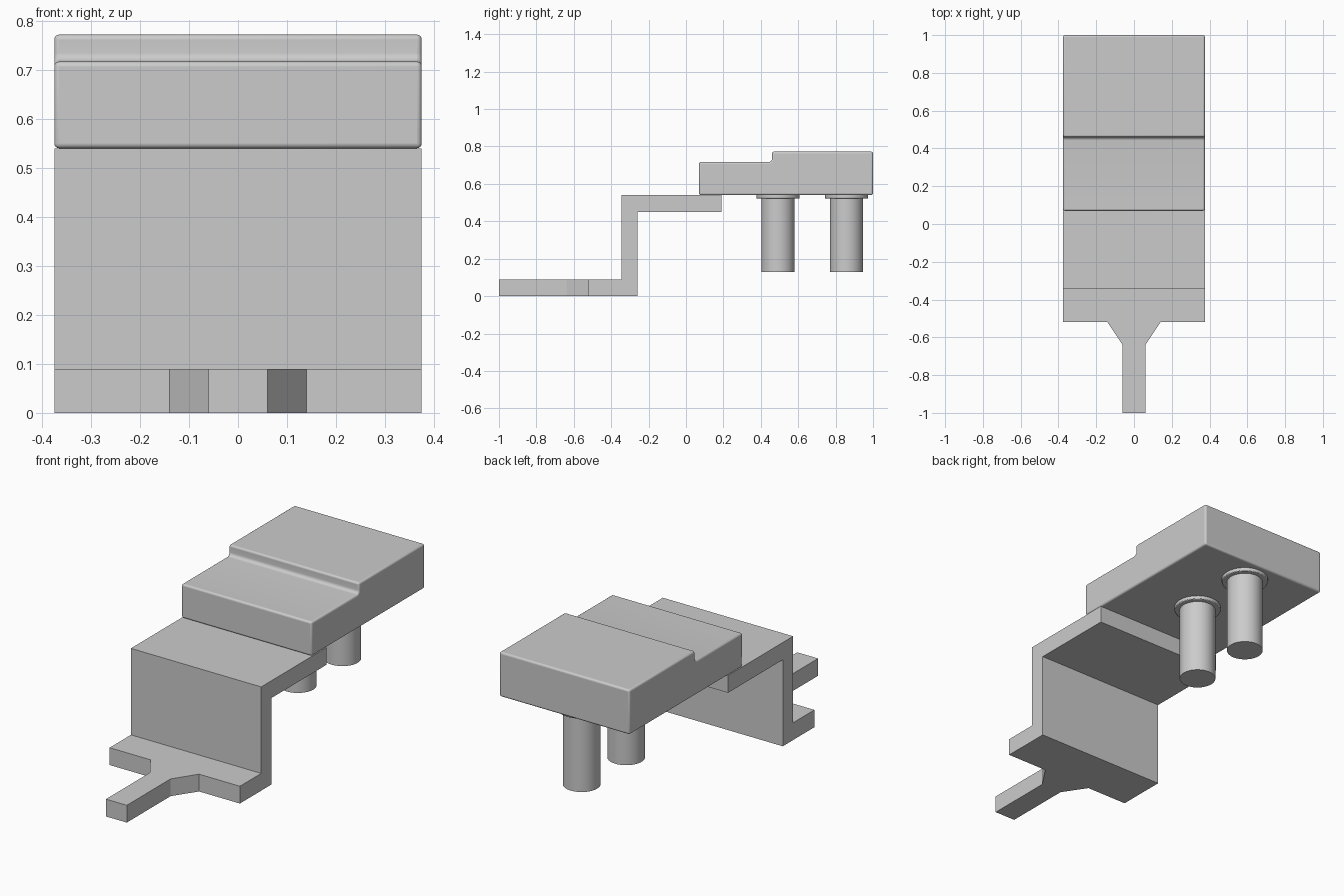
import bpy, bmesh, math

cube = bpy.data.objects.get("Cube")
if cube:
    bpy.data.objects.remove(cube, do_unlink=True)

GREY = (0.6, 0.6, 0.6, 1)
mat = bpy.data.materials.new("plain grey")
mat.use_nodes = True
mat.diffuse_color = GREY
mat.node_tree.nodes["Principled BSDF"].inputs["Base Color"].default_value = GREY

HALF = 0.375  # half width of the body


def extrude(name, outline, place, offset):
    """Solid made by placing a 2D outline in space and pushing it along offset."""
    mesh = bpy.data.meshes.new(name)
    bm = bmesh.new()
    face = bm.faces.new([bm.verts.new(place(a, b)) for a, b in outline])
    result = bmesh.ops.extrude_face_region(bm, geom=[face])
    verts = [g for g in result["geom"] if isinstance(g, bmesh.types.BMVert)]
    bmesh.ops.translate(bm, verts=verts, vec=offset)
    bmesh.ops.recalc_face_normals(bm, faces=bm.faces)
    bm.to_mesh(mesh)
    bm.free()
    obj = bpy.data.objects.new(name, mesh)
    bpy.context.collection.objects.link(obj)
    mesh.materials.append(mat)
    return obj


def side_profile(name, outline):
    return extrude(name, outline, lambda y, z: (-HALF, y, z), (2 * HALF, 0, 0))


def smooth(obj, angle=35):
    bpy.ops.object.select_all(action="DESELECT")
    obj.select_set(True)
    bpy.context.view_layer.objects.active = obj
    bpy.ops.object.shade_smooth_by_angle(angle=math.radians(angle))


def bevel(obj, width, segments):
    mod = obj.modifiers.new("rounded edges", "BEVEL")
    mod.width = width
    mod.segments = segments
    mod.limit_method = "ANGLE"


def cylinder(name, y, radius, bottom, top):
    bpy.ops.mesh.primitive_cylinder_add(
        vertices=48, radius=radius, depth=top - bottom,
        location=(0, y, (top + bottom) / 2))
    obj = bpy.context.object
    obj.name = name
    obj.data.materials.append(mat)
    smooth(obj)
    return obj


# Stepped bracket: foot, upright and shelf
side_profile("bracket", [
    (-0.52, 0), (-0.26, 0), (-0.26, 0.45), (0.19, 0.45),
    (0.19, 0.54), (-0.345, 0.54), (-0.345, 0.09), (-0.52, 0.09)])

# Tapered tongue reaching forward from the foot
right_edge = [(0.14, -0.52), (0.06, -0.64), (0.06, -1)]
left_edge = [(-x, y) for x, y in reversed(right_edge)]
extrude("tongue", right_edge + left_edge, lambda x, y: (x, y, 0), (0, 0, 0.09))

# Block with a stepped top, rounded edges and a small fillet at the step
fillet = 0.018
arc = [(0.46 - fillet + fillet * math.sin(t), 0.717 + fillet - fillet * math.cos(t))
       for t in (math.radians(90 - 15 * i) for i in range(7))]
block = side_profile("block", [
    (0.07, 0.54), (1, 0.54), (1, 0.772), (0.46, 0.772)] + arc + [(0.07, 0.717)])
bevel(block, 0.01, 4)
smooth(block)

# Two pins with collars under the block
for label, y in (("front", 0.492), ("rear", 0.858)):
    cylinder(label + "_pin", y, 0.089, 0.13, 0.55)
    collar = cylinder(label + "_collar", y, 0.115, 0.522, 0.545)
    bevel(collar, 0.004, 2)
